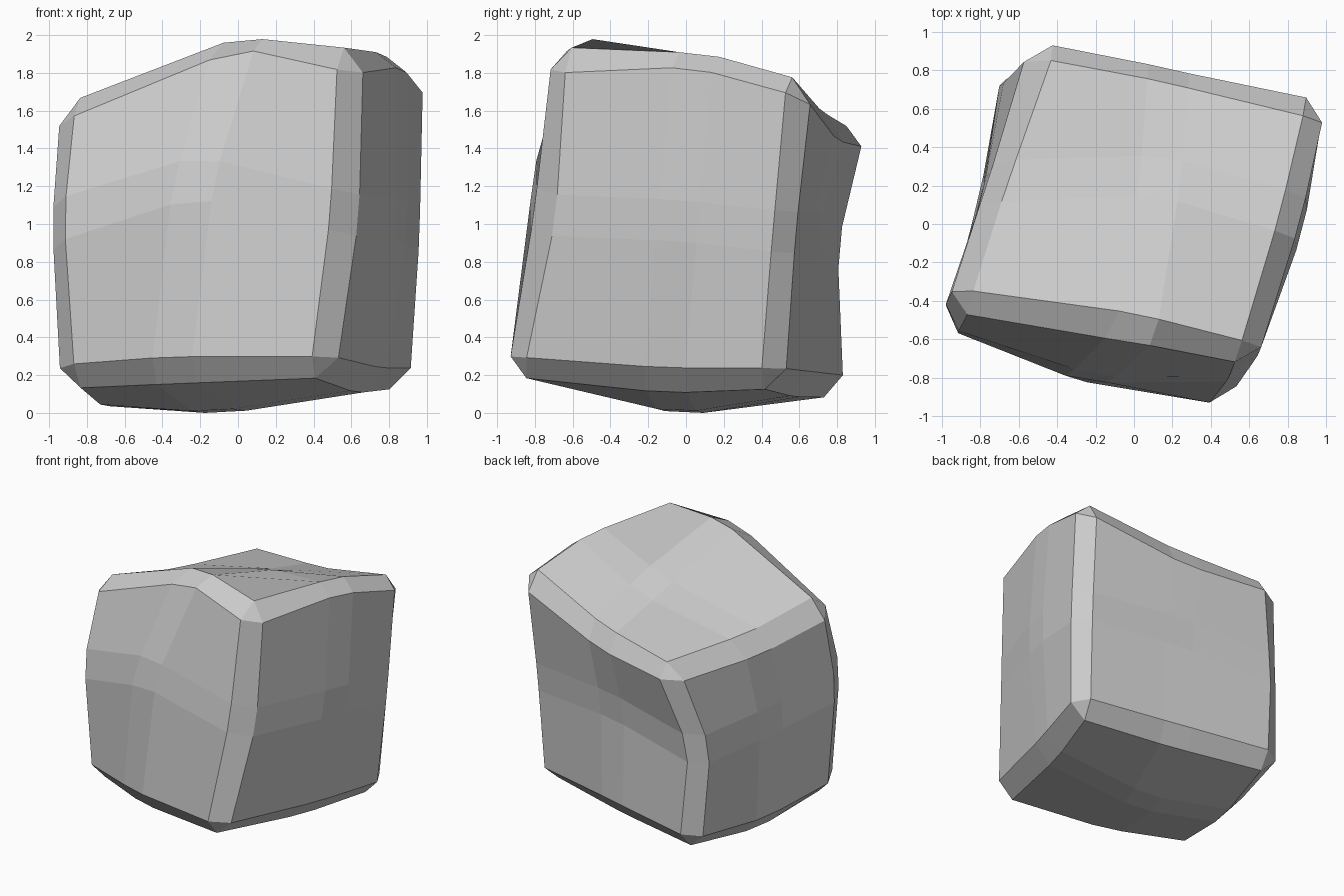
import bpy, bmesh
from mathutils import Vector

if "Cube" in bpy.data.objects:
    bpy.data.objects.remove(bpy.data.objects["Cube"])

# Rough rock block: a skewed box, split once per side, nudged and chamfered.
# Corners, x running fastest, then y, then z (low to high)
corners = [
    (-.965, -.50, .145), (.48, -.975, .195), (-.64, .86, .09), (.94, .495, .13),
    (-.975, -.44, 1.65), (.628, -.74, 1.91), (-.51, .975, 1.515), (1.0, .64, 1.78),
]
# How far edge middles and side middles stray from the mean of their neighbours
nudges = {
    (1, -1, 0): (.04, .065, 0), (-1, -1, 0): (-.06, -.065, .105),
    (-1, 1, 0): (-.125, -.1, .06), (0, -1, 1): (.176, .02, .26),
    (0, 1, 1): (-.065, .03, -.1), (1, 0, 1): (.045, .09, .1),
    (-1, 0, 1): (-.03, -.05, -.06),
    (0, -1, -1): (-.13, -.06, .02), (1, 0, -1): (.02, .12, -.03),
    (-1, 0, -1): (-.015, -.025, -.077),
    (0, -1, 0): (-.04, -.16, .19), (1, 0, 0): (.09, .03, 0),
    (0, 1, 0): (0, -.05, .1), (0, 0, 1): (.065, .12, -.02),
    (-1, 0, 0): (.03, -.07, .02), (0, 0, -1): (-.035, -.02, -.145),
}


def place(key):
    """Corner position, or the mean of the neighbouring points plus a nudge."""
    x, y, z = key
    zeros = [i for i in range(3) if key[i] == 0]
    if not zeros:
        return Vector(corners[(x > 0) + 2 * (y > 0) + 4 * (z > 0)])
    near = []
    for i in zeros:
        for step in (-1, 1):
            n = list(key)
            n[i] = step
            near.append(place(tuple(n)))
    return sum(near, Vector()) / len(near) + Vector(nudges.get(key, (0, 0, 0)))


bm = bmesh.new()
bmesh.ops.create_cube(bm, size=2)
bmesh.ops.subdivide_edges(bm, edges=bm.edges[:], cuts=1, use_grid_fill=True)
for v in bm.verts:
    v.co = place(tuple(round(c) for c in v.co))

# Chamfer every edge with a single flat facet
bmesh.ops.bevel(bm, geom=bm.edges[:], offset=.11, offset_type='OFFSET',
                segments=1, profile=.5, affect='EDGES', clamp_overlap=True)
bmesh.ops.recalc_face_normals(bm, faces=bm.faces[:])

# Centre on x and y, stand on the ground
lo = [min(v.co[i] for v in bm.verts) for i in range(3)]
hi = [max(v.co[i] for v in bm.verts) for i in range(3)]
shift = Vector((-(lo[0] + hi[0]) / 2, -(lo[1] + hi[1]) / 2, -lo[2]))
bmesh.ops.translate(bm, verts=bm.verts[:], vec=shift)

mesh = bpy.data.meshes.new("rock")
bm.to_mesh(mesh)
bm.free()
rock = bpy.data.objects.new("rock", mesh)
bpy.context.collection.objects.link(rock)
